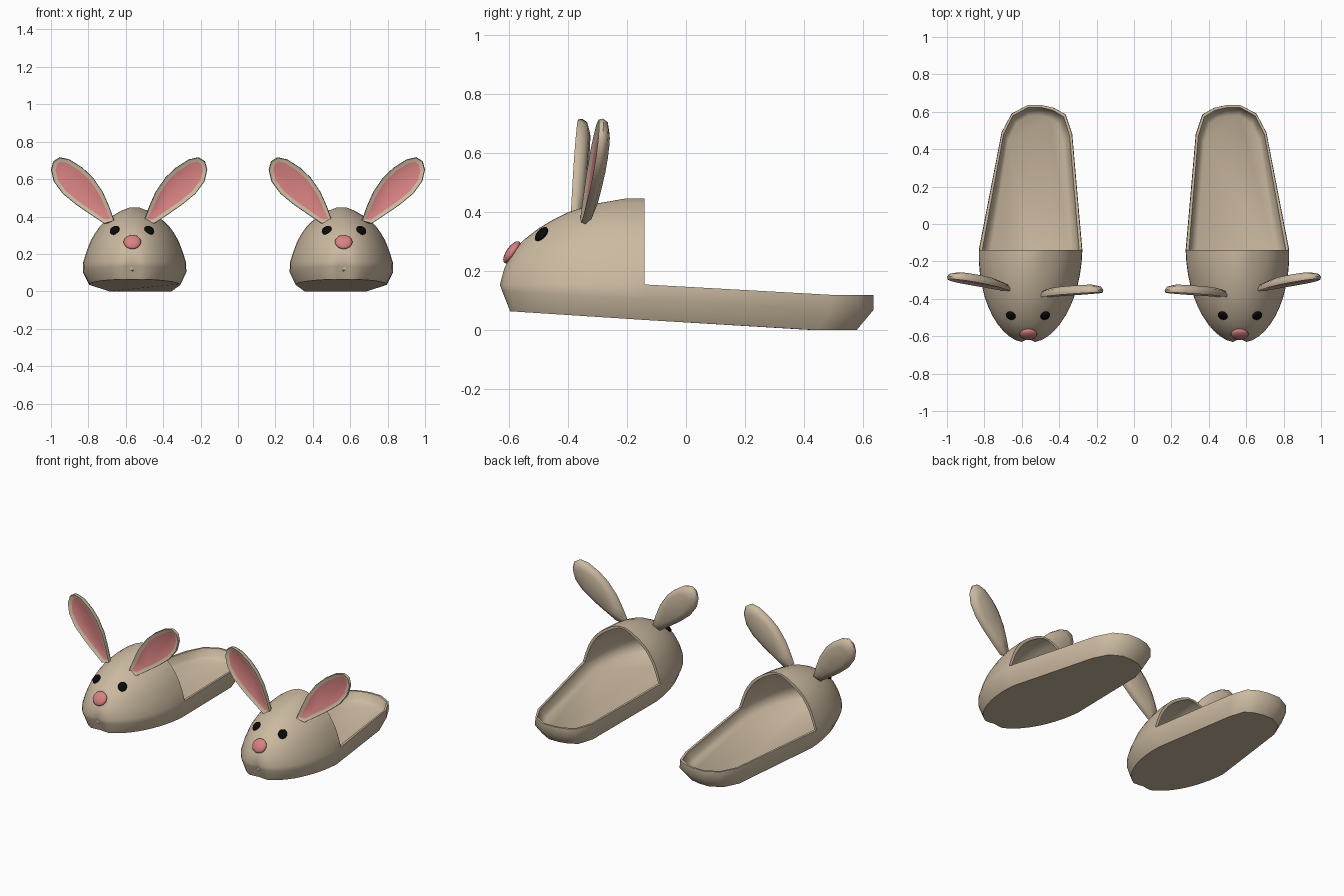
import bpy, bmesh, math
from mathutils import Vector, Euler

if "Cube" in bpy.data.objects:
    bpy.data.objects.remove(bpy.data.objects["Cube"])

def material(name, rgb):
    m = bpy.data.materials.new(name)
    m.diffuse_color = (*rgb, 1)
    m.use_nodes = True
    m.node_tree.nodes["Principled BSDF"].inputs["Base Color"].default_value = m.diffuse_color
    return m

BEIGE = material("beige plush", (0.60, 0.49, 0.355))
PINK = material("soft pink", (0.68, 0.22, 0.22))
BLACK = material("black", (0.003, 0.003, 0.003))
BACK = -0.14          # y of the foot opening
CX = -0.553           # middle line of the left slipper
N = 24                # segments round the toe

def finish(bm, name, side, mats, angle=45):
    """Shapes are written for the left slipper; side=-1 mirrors them."""
    for v in bm.verts:
        v.co.x *= side
    bmesh.ops.recalc_face_normals(bm, faces=bm.faces)
    me = bpy.data.meshes.new(name)
    bm.to_mesh(me)
    bm.free()
    ob = bpy.data.objects.new(name, me)
    bpy.context.collection.objects.link(ob)
    for m in mats:
        me.materials.append(m)
    bpy.ops.object.select_all(action='DESELECT')
    ob.select_set(True)
    bpy.context.view_layer.objects.active = ob
    bpy.ops.object.shade_smooth_by_angle(angle=math.radians(angle))

def bridge(bm, a, b, closed=True, start=0):
    n = len(a)
    for i in range(start, n if closed else n - 1):
        j = (i + 1) % n
        bm.faces.new((a[i], a[j], b[j], b[i]))

def front_arc(w, yfront, cleft=0, cheek=0):
    """Half ellipse round the toe, with a notch in the middle for the mouth."""
    pts = []
    for i in range(N + 1):
        t = math.pi * i / N
        y = BACK - (BACK - yfront) * math.sin(t)
        y += {0: cleft, 1: cheek}.get(abs(i - N // 2), 0)
        pts.append((CX - 0.012 * math.sin(t) - w * math.cos(t), y))
    return pts

HEEL = [(-0.33, 0.48), (-0.365, 0.585), (-0.425, 0.62), (-0.49, 0.635),
        (-0.57, 0.635), (-0.655, 0.59), (-0.708, 0.49)]

def base_z(y):
    return max(0, 0.065 * (0.4 - y) / 1.01)

def rim_z(y):
    return 0.155 - 0.035 * min(max((y - BACK) / 0.59, 0), 1)

# height, half width, front y, mouth notch depth
LEVELS = [(0.21, 0.258, -0.62, 0.01), (0.27, 0.235, -0.585, 0),
          (0.31, 0.212, -0.545, 0), (0.345, 0.187, -0.5, 0),
          (0.375, 0.156, -0.45, 0), (0.40, 0.122, -0.4, 0),
          (0.43, 0.072, -0.3, 0), (0.447, 0.028, -0.2, 0)]

def slipper_body(side):
    bm = bmesh.new()

    def ring(inset, kf, kb, zf, cleft=0.0, cheek=0.0):
        vs = []
        for x, y in front_arc(0.277, -0.637, cleft, cheek) + HEEL:
            y2 = BACK + (y - BACK) * (1 - kf) if y < 0 else y * (1 - kb)
            x2 = CX + 0.01 + (x - CX - 0.01) * (1 - inset / 0.25)
            vs.append(bm.verts.new((x2, y2, zf(y2))))
        return vs
    # sole: bottom, side, rim, inner wall, floor
    rings = [ring(0.03, 0.05, 0.09, base_z, 0.025, 0.015),
             ring(0, 0.004, 0, lambda y: base_z(y) + 0.068, 0.028, 0.007),
             ring(0.002, 0, 0, rim_z, 0.024, 0.002),
             ring(0.016, 0.03, 0.02, rim_z, 0.024),
             ring(0.030, 0.06, 0.045, lambda y: rim_z(y) - 0.042),
             ring(0.055, 0.10, 0.085, lambda y: rim_z(y) - 0.06)]
    for k, (a, b) in enumerate(zip(rings, rings[1:])):
        bridge(bm, a, b, start=N if k == 2 else 0)
    bm.faces.new(rings[0])
    bm.faces.new(rings[-1])

    # head cover: outer and inner skin growing out of the rim
    outer, inner = [rings[2][:N + 1]], [rings[3][:N + 1]]
    for z, w, f, c in LEVELS:
        outer.append([bm.verts.new((x, y, z)) for x, y in front_arc(w, f, c)])
        inner.append([bm.verts.new((x, y, z - 0.012)) for x, y in
                      front_arc(max(w - 0.013, 0.02), min(f + 0.018, -0.19), c)])
    for skin in (outer, inner):
        for a, b in zip(skin, skin[1:]):
            bridge(bm, a, b, closed=False)
        bm.faces.new(skin[-1])
    # lip of the opening
    for i in (0, N):
        bridge(bm, [r[i] for r in outer], [r[i] for r in inner], closed=False)
    o, n = outer[-1], inner[-1]
    bm.faces.new((o[0], o[N], n[N], n[0]))
    finish(bm, "slipper_body", side, [BEIGE])

EAR = [(-0.66, 0.375), (-0.713, 0.36), (-0.80, 0.418), (-0.865, 0.463),
       (-0.937, 0.522), (-0.985, 0.587), (-1.0, 0.65), (-0.988, 0.695),
       (-0.953, 0.717), (-0.90, 0.705), (-0.83, 0.66), (-0.775, 0.608),
       (-0.722, 0.53), (-0.689, 0.455)]

def ear(side, inner):
    y0, lean = (-0.392, 0.028) if inner else (-0.36, 0.07)
    mx, mz = -0.845, 0.57
    bm = bmesh.new()

    def ring(depth, s):
        vs = []
        for x, z in EAR:
            x, z = mx + (x - mx) * s, mz + (z - mz) * s
            y = y0 + depth + lean * ((-0.665 - x) / 0.67 + (z - 0.36) / 0.72)
            vs.append(bm.verts.new((-1.164 - x if inner else x, y, z)))
        return vs
    rings = [ring(0, 0.98), ring(0.014, 1), ring(0.032, 0.92), ring(0.045, 0.65)]
    for a, b in zip(rings, rings[1:]):
        bridge(bm, a, b)
    bm.faces.new(rings[-1])
    front = bm.faces.new(rings[0])
    bmesh.ops.recalc_face_normals(bm, faces=bm.faces)
    # pink lining inset in the front face
    bmesh.ops.inset_region(bm, faces=[front], thickness=0.02, depth=-0.01)
    front.material_index = 1
    finish(bm, "inner_ear" if inner else "outer_ear", side, [BEIGE, PINK])

def blob(name, side, loc, size, rot, mat):
    bm = bmesh.new()
    bmesh.ops.create_uvsphere(bm, u_segments=16, v_segments=10, radius=1)
    r = Euler(rot).to_matrix()
    for v in bm.verts:
        v.co = r @ Vector(a * b for a, b in zip(v.co, size)) + Vector(loc)
    finish(bm, name, side, [mat], 60)

for side in (1, -1):
    slipper_body(side)
    for inner in (False, True):
        ear(side, inner)
    # eyes and nose lie on the slope of the face
    for s in (-1, 1):
        blob("eye", side, (-0.567 + s * 0.092, -0.490, 0.326),
             (0.027, 0.014, 0.029), (math.radians(-40), 0, s * 0.4), BLACK)
    blob("nose", side, (-0.565, -0.59, 0.264),
         (0.047, 0.019, 0.044), (math.radians(-35), 0, 0), PINK)
